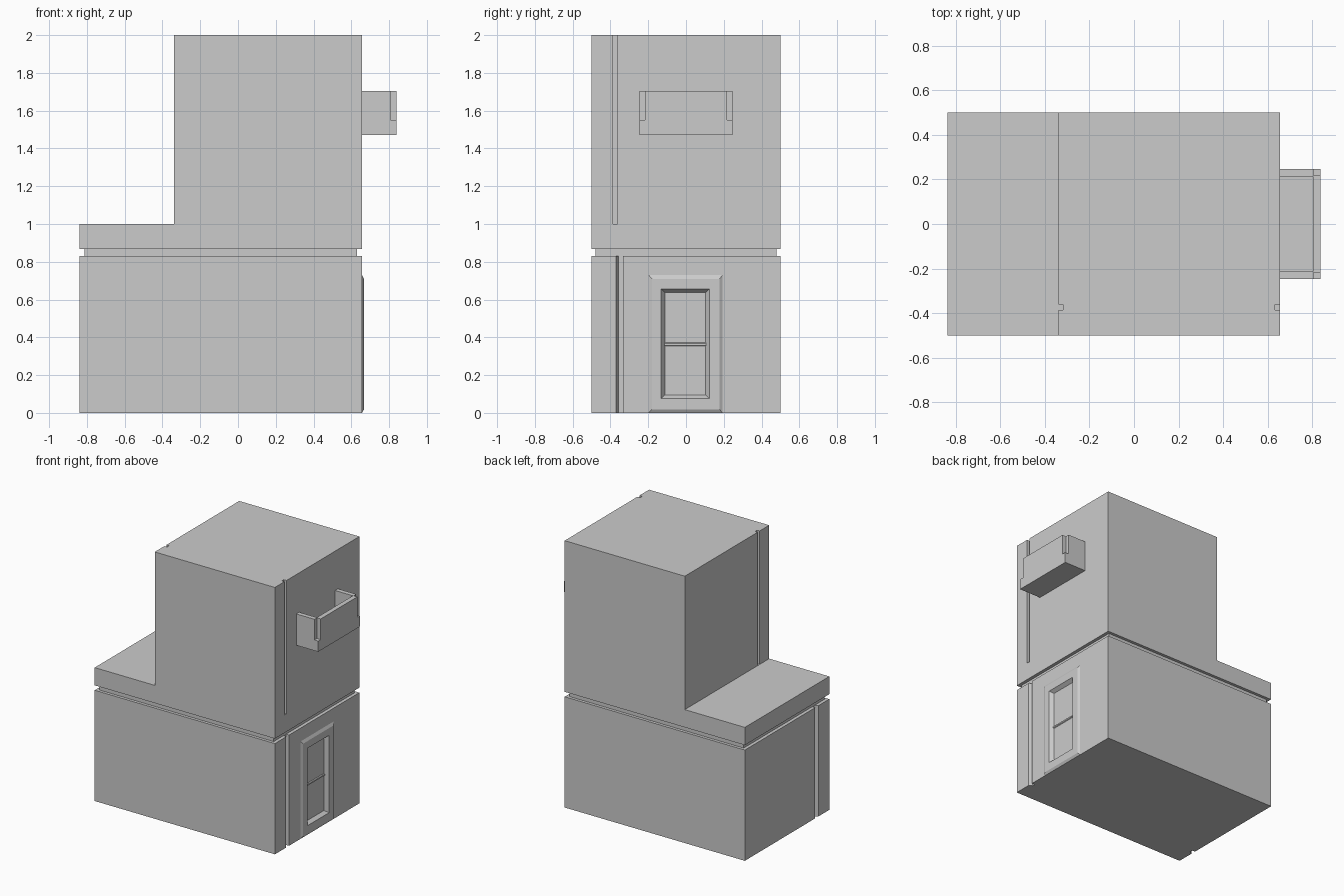
import bpy, bmesh

if "Cube" in bpy.data.objects:
    bpy.data.objects.remove(bpy.data.objects["Cube"])

XL, XR = -0.838, 0.656      # side walls of the house
MID = (XL + XR) / 2


def make(name, verts, faces):
    mesh = bpy.data.meshes.new(name)
    bm = bmesh.new()
    vs = [bm.verts.new(v) for v in verts]
    for f in faces:
        bm.faces.new([vs[i] for i in f])
    if all(len(e.link_faces) == 2 for e in bm.edges):
        bmesh.ops.recalc_face_normals(bm, faces=bm.faces)
    bm.to_mesh(mesh)
    bm.free()
    ob = bpy.data.objects.new(name, mesh)
    bpy.context.collection.objects.link(ob)
    return ob


def extrude(name, outline, a, b, place):
    """Prism from a 2D outline; place(u, v, w) gives the 3D point."""
    n = len(outline)
    verts = [place(u, v, w) for w in (a, b) for u, v in outline]
    faces = [range(n), range(n, 2 * n)]
    faces += [(i, (i + 1) % n, n + (i + 1) % n, n + i) for i in range(n)]
    return make(name, verts, faces)


def box(name, x, y, z):
    outline = [(x[0], y[0]), (x[1], y[0]), (x[1], y[1]), (x[0], y[1])]
    return extrude(name, outline, z[0], z[1], lambda u, v, w: (u, v, w))


def combine(target, other, op):
    mod = target.modifiers.new(op.lower(), 'BOOLEAN')
    mod.operation, mod.solver, mod.object = op, 'EXACT', other
    bpy.context.view_layer.objects.active = target
    bpy.ops.object.modifier_apply(modifier=mod.name)
    bpy.data.objects.remove(other, do_unlink=True)


# Ground storey: plan outline with a skewed drain channel in both side walls
right = [(XR, -0.5), (XR, -0.37), (XR - 0.025, -0.357),
         (XR - 0.025, -0.333), (XR, -0.333), (XR, 0.5)]
left = [(2 * MID - x, y) for x, y in reversed(right)]
body = extrude("house_body", right + left, 0, 0.83, lambda u, v, w: (u, v, w))

# Upper storey: L-shaped side profile with a terrace
profile = [(XL, 0.867), (XR, 0.867), (XR, 2), (-0.34, 2), (-0.34, 1), (XL, 1)]
upper = extrude("upper_storey", profile, -0.5, 0.5, lambda u, v, w: (u, w, v))
for x in (-0.34, XR):
    channel = box("channel_cutter", (x - 0.022, x + 0.022),
                  (-0.387, -0.362), (1.0 if x > 0 else 1.0005, 2.1))
    combine(upper, channel, 'DIFFERENCE')

# Recessed band between the storeys
combine(body, box("band", (XL + 0.025, XR - 0.025), (-0.478, 0.478),
                  (0.75, 0.92)), 'UNION')
combine(body, upper, 'UNION')

# Door opening
combine(body, box("door_cutter", (0.61, 0.7), (-0.132, 0.124),
                  (0.076, 0.656)), 'DIFFERENCE')

# Door frame: nested rectangular rings (x, y0, y1, z0, z1) ending in the pane
rings = [(XR, -0.198, 0.194, 0.0, 0.73), (0.667, -0.18, 0.178, 0.018, 0.71),
         (0.667, -0.132, 0.124, 0.076, 0.656),
         (0.64, -0.112, 0.104, 0.094, 0.637)]
verts = [p for x, a, b, c, d in rings
         for p in ((x, a, c), (x, b, c), (x, b, d), (x, a, d))]
faces = [(r + i, r + (i + 1) % 4, r + 4 + (i + 1) % 4, r + 4 + i)
         for r in (0, 4, 8) for i in range(4)]
make("door_frame", verts, faces + [(12, 13, 14, 15)])

# Crossbar of the door, with sloped edges
bar = [(0.638, 0.352), (0.646, 0.358), (0.646, 0.368), (0.638, 0.374)]
extrude("door_crossbar", bar, -0.114, 0.106, lambda u, v, w: (u, w, v))

# Balcony: hollowed box with both outer corners notched
balcony = box("balcony", (XR, 0.838), (-0.247, 0.247), (1.47, 1.705))
combine(balcony, box("hollow_cutter", (0.6, 0.803), (-0.213, 0.213),
                     (1.55, 1.8)), 'DIFFERENCE')
for s in (-1, 1):
    notch = box("notch_cutter", (0.807, 0.9), sorted((s * 0.217, s * 0.3)),
                (1.55, 1.8))
    combine(balcony, notch, 'DIFFERENCE')
